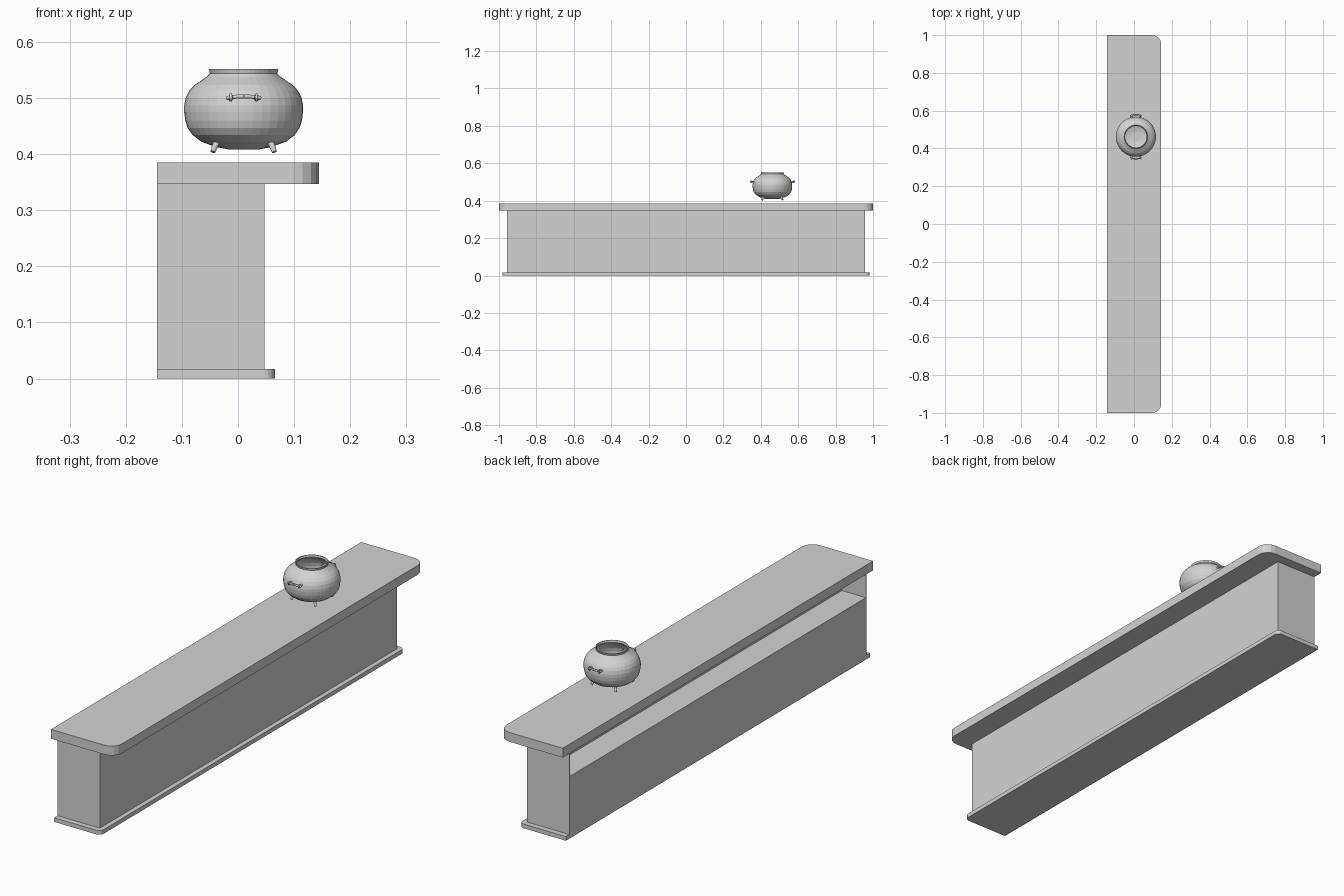
import bpy, bmesh, math
from mathutils import Vector

if "Cube" in bpy.data.objects:
    bpy.data.objects.remove(bpy.data.objects["Cube"])

grey = bpy.data.materials.new("plain grey")
grey.diffuse_color = (0.65, 0.65, 0.65, 1)
grey.use_nodes = True
grey.node_tree.nodes["Principled BSDF"].inputs["Base Color"].default_value = grey.diffuse_color


def finish(name, bm):
    bmesh.ops.recalc_face_normals(bm, faces=bm.faces)
    me = bpy.data.meshes.new(name)
    bm.to_mesh(me)
    bm.free()
    me.materials.append(grey)
    ob = bpy.data.objects.new(name, me)
    bpy.context.collection.objects.link(ob)
    return ob


def prism(name, pts, vec):
    """Extrude a closed planar outline along vec."""
    bm = bmesh.new()
    f = bm.faces.new([bm.verts.new(p) for p in pts])
    r = bmesh.ops.extrude_face_region(bm, geom=[f])
    bmesh.ops.translate(bm, vec=vec, verts=[v for v in r["geom"] if isinstance(v, bmesh.types.BMVert)])
    return finish(name, bm)


def slab(name, x0, x1, y, z0, z1, r):
    """Flat slab with rounded corners on the +x side."""
    pts = [(x0, y, z0), (x0, -y, z0)]
    for cy, start in ((-y + r, -90), (y - r, 0)):
        for i in range(5):
            a = math.radians(start + 22.5 * i)
            pts.append((x1 - r + r * math.cos(a), cy + r * math.sin(a), z0))
    return prism(name, pts, (0, 0, z1 - z0))


def rod(name, a, b, r1, r2, sides=12):
    a, b = Vector(a), Vector(b)
    bm = bmesh.new()
    bmesh.ops.create_cone(bm, cap_ends=True, segments=sides, radius1=r1, radius2=r2, depth=(b - a).length)
    q = (b - a).to_track_quat('Z', 'Y')
    for v in bm.verts:
        v.co = q @ v.co + (a + b) / 2
    return finish(name, bm)


# Counter: top, plinth, stepped body and thin end panels beside the niche
slab("counter_top", -0.144, 0.144, 1.0, 0.347, 0.385, 0.047)
slab("plinth", -0.144, 0.066, 0.98, 0.0, 0.017, 0.02)
X0, X1, XW, Y, ZS = -0.144, 0.047, -0.036, 0.958, 0.253
body = [(X0, 0.017), (X1, 0.017), (X1, 0.347), (XW, 0.347), (XW, ZS), (X0, ZS)]
prism("counter_body", [(x, -Y, z) for x, z in body], (0, 2 * Y, 0))
panel = [(X0, ZS), (XW, ZS), (XW, 0.347), (X0, 0.347)]
for s, n in ((-1, "front"), (1, "back")):
    prism("niche_end_" + n, [(x, s * Y, z) for x, z in panel], (0, -s * 0.004, 0))

# Pot: lathed outer wall, rim and inner wall
CX, CY = 0.010, 0.462
outer = [(0.028, 0.4085), (0.050, 0.413), (0.075, 0.422), (0.091, 0.434), (0.100, 0.447),
         (0.104, 0.460), (0.106, 0.475), (0.106, 0.487), (0.103, 0.501), (0.097, 0.513),
         (0.088, 0.523), (0.076, 0.531), (0.066, 0.538), (0.060, 0.544), (0.062, 0.552)]
inner = [(r - 0.003, z + (0.003 if z < 0.48 else 0)) for r, z in reversed(outer)]
bm = bmesh.new()
N = 40
rings = [[bm.verts.new((CX + r * math.cos(2 * math.pi * i / N), CY + r * math.sin(2 * math.pi * i / N), z))
          for i in range(N)] for r, z in outer + inner]
for a, b in zip(rings, rings[1:]):
    for i in range(N):
        j = (i + 1) % N
        bm.faces.new((a[i], a[j], b[j], b[i]))
bm.faces.new(rings[0])
bm.faces.new(rings[-1])
finish("pot", bm)

# Four splayed feet
for sx in (-1, 1):
    for sy in (-1, 1):
        rod("pot_foot", (CX + sx * 0.047, CY + sy * 0.047, 0.424),
            (CX + sx * 0.055, CY + sy * 0.055, 0.404), 0.0065, 0.0045)

# Handles on both sides: bowed bar, two posts and collars
for s in (-1, 1):
    path = [(-0.030, 0.110, 0.500), (-0.019, 0.115, 0.502), (0, 0.117, 0.503),
            (0.019, 0.115, 0.502), (0.030, 0.110, 0.500)]
    pts = [(CX + x, CY + s * y, z) for x, y, z in path]
    for a, b in zip(pts, pts[1:]):
        rod("handle_bar", a, b, 0.0035, 0.0035)
    for sx in (-1, 1):
        x = CX + sx * 0.023
        rod("handle_post", (x, CY + s * 0.093, 0.499), (x, CY + s * 0.114, 0.501), 0.005, 0.004)
        rod("handle_collar", (x - 0.002, CY + s * 0.113, 0.501), (x + 0.002, CY + s * 0.113, 0.501), 0.007, 0.007)
